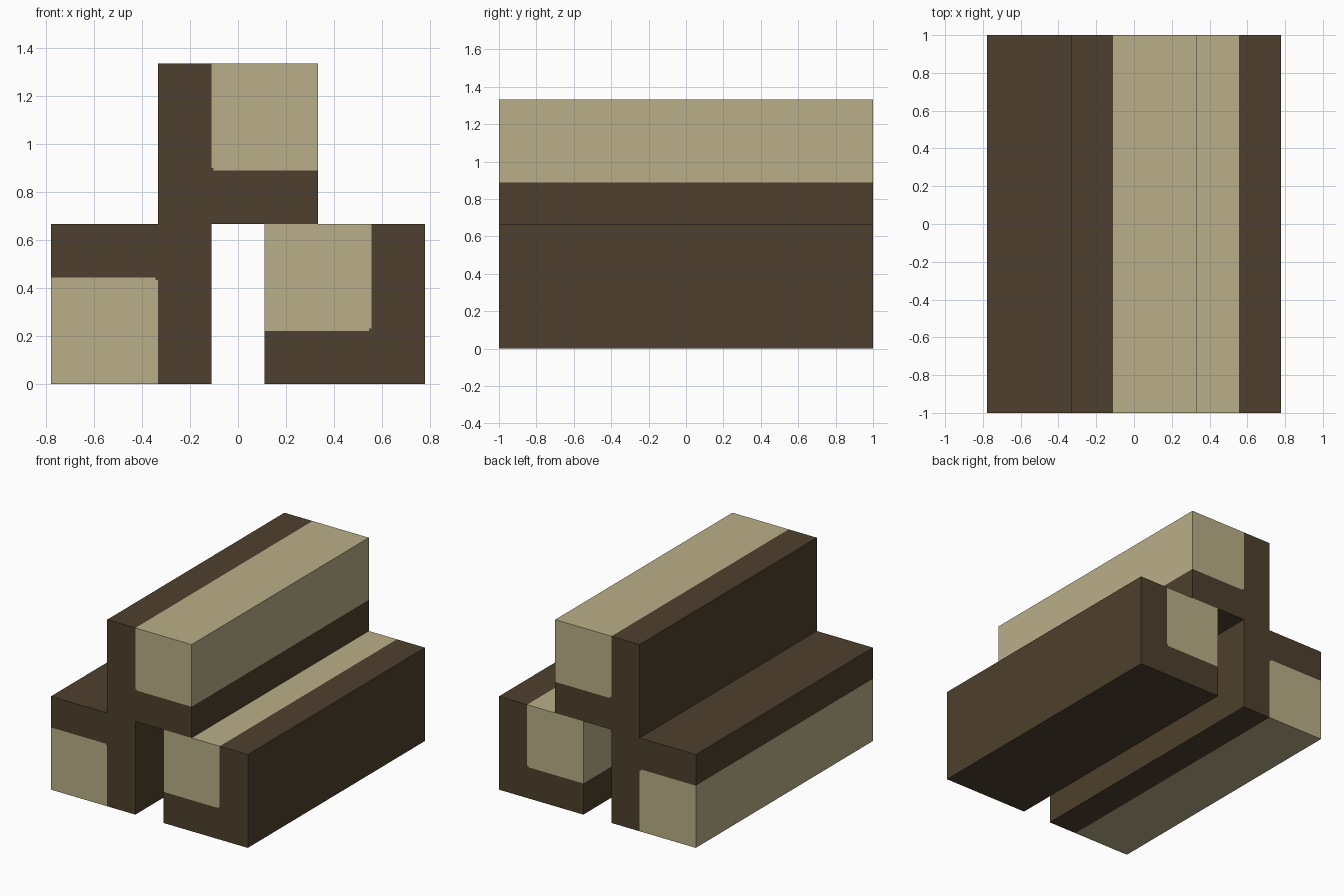
import bpy, bmesh

if "Cube" in bpy.data.objects:
    bpy.data.objects.remove(bpy.data.objects["Cube"])


def material(name, rgb):
    m = bpy.data.materials.new(name)
    m.diffuse_color = (*rgb, 1)
    m.use_nodes = True
    m.node_tree.nodes["Principled BSDF"].inputs["Base Color"].default_value = m.diffuse_color
    return m


BARK = material("dark bark", (0.076, 0.051, 0.026))
WOOD = material("pale wood", (0.485, 0.429, 0.242))

H = 1 / 3        # half the beam width
C = 1 / 9        # inner corner of the pale section
N = 0.01         # small notch in that corner
L = 1.0          # half the beam length

# Cross-section: pale square in the lower left, dark L around it
WOOD_PROFILE = [(-H, -H), (C, -H), (C, C - N), (C - N, C - N), (C - N, C), (-H, C)]
BARK_PROFILE = [(C, -H), (H, -H), (H, H), (-H, H), (-H, C),
                (C - N, C), (C - N, C - N), (C, C - N)]


def beam(name, x, z, sx, sz):
    """Square beam along y; sx and sz flip the cross-section."""
    bm = bmesh.new()
    for index, profile in enumerate((BARK_PROFILE, WOOD_PROFILE)):
        ends = [[bm.verts.new((sx * px, y, sz * pz)) for px, pz in profile]
                for y in (-L, L)]
        # End caps
        for ring in ends:
            bm.faces.new(ring).material_index = index
        # Long sides, only along the outer outline
        count = len(profile)
        for i in range(count):
            j = (i + 1) % count
            a, b = profile[i], profile[j]
            if any(a[k] == b[k] and abs(a[k]) == H for k in (0, 1)):
                face = bm.faces.new((ends[0][i], ends[0][j], ends[1][j], ends[1][i]))
                face.material_index = index
    bmesh.ops.remove_doubles(bm, verts=bm.verts, dist=0.0001)
    bmesh.ops.recalc_face_normals(bm, faces=bm.faces)
    mesh = bpy.data.meshes.new(name)
    bm.to_mesh(mesh)
    bm.free()
    mesh.materials.append(BARK)
    mesh.materials.append(WOOD)
    obj = bpy.data.objects.new(name, mesh)
    obj.location = (x, 0, z)
    bpy.context.collection.objects.link(obj)


# Two beams on the ground and one stacked on top
beam("left_log", -4 / 9, H, 1, 1)
beam("right_log", 4 / 9, H, 1, -1)
beam("top_log", 0, 3 * H, -1, -1)
